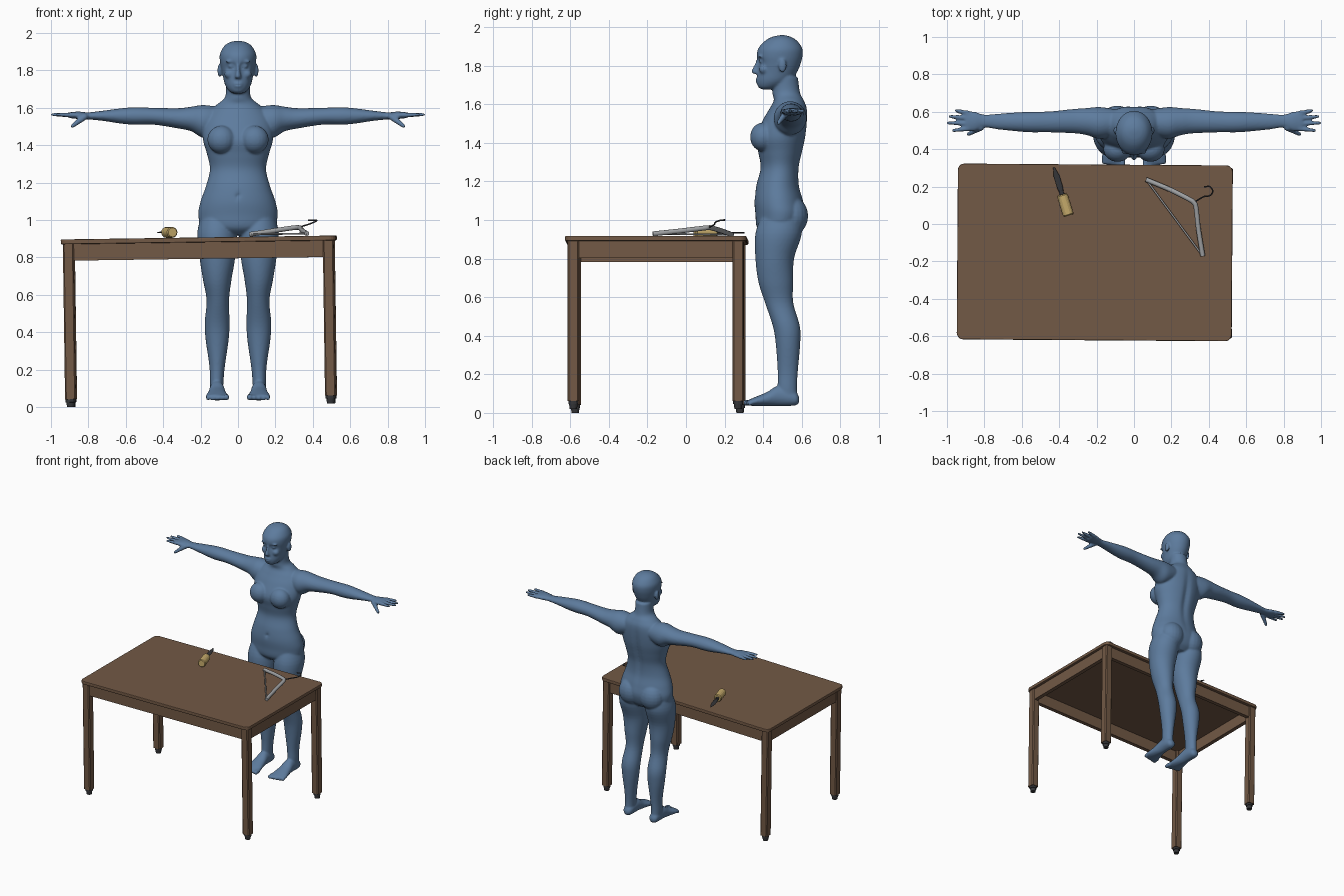
import bpy, bmesh, math
from mathutils import Matrix, Vector

cube = bpy.data.objects.get("Cube")
if cube:
    bpy.data.objects.remove(cube, do_unlink=True)


def material(name, r, g, b):
    m = bpy.data.materials.new(name)
    m.use_nodes = True
    m.diffuse_color = (r, g, b, 1)
    m.node_tree.nodes["Principled BSDF"].inputs["Base Color"].default_value = (r, g, b, 1)
    return m


blue = material("slate blue", .11, .2, .34)
brown = material("brown wood", .17, .1, .06)
yellow = material("pale yellow wood", .57, .41, .15)
grey = material("light grey", .35, .36, .37)
dark = material("dark metal", .035, .036, .04)


def finish(name, bm, mat, location=(0, 0, 0), rotation=(0, 0, 0)):
    bmesh.ops.recalc_face_normals(bm, faces=bm.faces)
    mesh = bpy.data.meshes.new(name)
    bm.to_mesh(mesh)
    bm.free()
    mesh.materials.append(mat)
    ob = bpy.data.objects.new(name, mesh)
    ob.location, ob.rotation_euler = location, rotation
    bpy.context.collection.objects.link(ob)
    return ob


def spline(rows, steps):
    """Smooth interpolation through rows of numbers."""
    out = []
    for i in range(len(rows) - 1):
        quad = [rows[max(0, min(len(rows) - 1, i + k))] for k in (-1, 0, 1, 2)]
        for s in range(steps):
            t = s / steps
            out.append([b + t * (c - a + t * (2 * a - 5 * b + 4 * c - d + t * (3 * (b - c) + d - a))) / 2
                        for a, b, c, d in zip(*quad)])
    return out + [list(rows[-1])]


def loft(bm, axis, rows, sides=40, steps=5):
    """Oval rings along an axis; row = position, then low/high on the other two axes."""
    other = [k for k in range(3) if k != axis]
    rings = []
    for t, a0, a1, b0, b1 in spline(rows, steps):
        ring = []
        for k in range(sides):
            ang = math.tau * k / sides
            co = [0, 0, 0]
            co[axis] = t
            co[other[0]] = (a0 + a1 + (a1 - a0) * math.cos(ang)) / 2
            co[other[1]] = (b0 + b1 + (b1 - b0) * math.sin(ang)) / 2
            ring.append(bm.verts.new(co))
        rings.append(ring)
    for lo, hi in zip(rings, rings[1:]):
        for k in range(sides):
            n = (k + 1) % sides
            bm.faces.new((lo[k], lo[n], hi[n], hi[k]))
    bm.faces.new(rings[0])
    bm.faces.new(rings[-1])
    return [v for ring in rings for v in ring]


def ball(bm, centre, radii):
    bmesh.ops.create_uvsphere(bm, u_segments=20, v_segments=12, radius=1,
                              matrix=Matrix.Translation(centre) @ Matrix.Diagonal((*radii, 1)))


def finger(bm, start, end, r0, r1):
    a, b = Vector(start), Vector(end)
    for i in range(13):
        t = i / 12
        ball(bm, a.lerp(b, t), [r0 + (r1 - r0) * t] * 3)


def dent(verts, centre, radii, push):
    """Soft push along y around a centre."""
    for v in verts:
        d = sum(((p - c) / r) ** 2 for p, c, r in zip(v.co, centre, radii))
        v.co.y += push * math.exp(-d)


# Body: one half of the limbs first
bm = bmesh.new()
# leg
loft(bm, 2, [(1.04, .03, .19, .40, .59), (.93, .007, .218, .36, .60), (.8, .015, .206, .36, .56),
             (.68, .035, .187, .375, .556), (.57, .048, .168, .41, .556), (.45, .045, .178, .45, .59),
             (.36, .05, .173, .465, .592), (.22, .07, .153, .475, .58), (.13, .078, .15, .475, .575),
             (.06, .08, .147, .48, .58)])
# foot and toes
loft(bm, 1, [(.587, .1, .125, .055, .08), (.565, .078, .147, .038, .11), (.48, .072, .152, .036, .14),
             (.42, .064, .16, .036, .108), (.36, .052, .172, .036, .083), (.32, .054, .17, .038, .066)])
for i in range(5):
    x, r = .062 + .025 * i, .016 - .0015 * i
    finger(bm, (x, .34, .054), (x, .31 + .005 * i, .036 + r), r, r)
# arm and palm
loft(bm, 0, [(.08, .48, .61, 1.48, 1.6), (.18, .455, .625, 1.44, 1.615), (.25, .475, .62, 1.475, 1.606),
             (.32, .485, .615, 1.49, 1.598), (.45, .49, .602, 1.51, 1.6), (.55, .49, .6, 1.51, 1.603),
             (.62, .495, .597, 1.515, 1.598), (.72, .505, .59, 1.53, 1.585), (.8, .515, .585, 1.538, 1.576),
             (.85, .497, .6, 1.54, 1.58), (.9, .495, .605, 1.545, 1.577)])
# fingers and thumb
for y, tip_x, tip_y in ((.51, .965, .5), (.537, .992, .54), (.565, .985, .575), (.592, .95, .606)):
    finger(bm, (.885, y, 1.561), (tip_x, tip_y, 1.564), .0145, .0095)
finger(bm, (.82, .515, 1.552), (.885, .48, 1.503), .018, .011)
# breast, buttock, ear, eye, brow and cheek
ball(bm, (.088, .4, 1.43), (.076, .068, .075))
ball(bm, (.09, .55, 1.02), (.095, .083, .1))
ball(bm, (.098, .5, 1.8), (.012, .021, .036))
ball(bm, (.036, .392, 1.823), (.017, .014, .011))
ball(bm, (.04, .385, 1.848), (.028, .012, .008))
ball(bm, (.045, .405, 1.78), (.028, .026, .025))
other_half = bmesh.ops.duplicate(bm, geom=bm.verts[:] + bm.edges[:] + bm.faces[:])["geom"]
for v in other_half:
    if isinstance(v, bmesh.types.BMVert):
        v.co.x *= -1


def middle(rows):
    return loft(bm, 2, [(z, -w, w, front, back) for z, w, front, back in rows], 64)


# torso and neck
torso = middle([(.92, .09, .41, .56), (.96, .19, .368, .6), (1.03, .212, .36, .62), (1.1, .2, .355, .608),
                (1.18, .172, .365, .588), (1.27, .15, .387, .588), (1.35, .165, .375, .605),
                (1.43, .187, .362, .622), (1.52, .185, .4, .63), (1.58, .155, .435, .628),
                (1.62, .11, .455, .612), (1.66, .068, .448, .592), (1.74, .064, .45, .58)])
dent(torso, (0, .62, 1.35), (.025, .1, .2), -.014)
dent(torso, (0, .36, 1.13), (.012, .05, .014), .012)
# head
head = middle([(1.677, .022, .395, .45), (1.688, .045, .375, .49), (1.72, .068, .367, .545),
               (1.77, .081, .372, .578), (1.81, .09, .373, .594), (1.85, .097, .367, .604),
               (1.89, .096, .375, .602), (1.93, .074, .412, .574), (1.95, .046, .45, .54),
               (1.958, .012, .49, .51)])
for side in (-1, 1):
    dent(head, (side * .036, .38, 1.823), (.022, .05, .016), .016)
# nose and lips
loft(bm, 2, [(1.845, -.009, .009, .37, .4), (1.8, -.011, .011, .352, .4),
             (1.77, -.017, .017, .338, .4), (1.757, -.018, .018, .35, .4)])
ball(bm, (0, .371, 1.729), (.026, .01, .006))
ball(bm, (0, .371, 1.716), (.022, .01, .007))
body = finish("body", bm, blue)
remesh = body.modifiers.new("merge", "REMESH")
remesh.mode = "VOXEL"
remesh.voxel_size = .0065
remesh.use_smooth_shade = True
relax = body.modifiers.new("relax", "SMOOTH")
relax.factor, relax.iterations = .5, 5

# Table, standing slightly askew
TABLE = dict(location=(-.197, -.152, .01), rotation=(0, -.0143, -.007))


def box(name, centre, size, mat, upright_bevel, segments):
    bm = bmesh.new()
    bmesh.ops.create_cube(bm, size=1, matrix=Matrix.Translation(centre) @ Matrix.Diagonal((*size, 1)))
    if upright_bevel:
        edges = [e for e in bm.edges if abs(e.verts[0].co.z - e.verts[1].co.z) > size[2] / 2]
        bmesh.ops.bevel(bm, geom=edges, offset=upright_bevel, segments=segments, profile=.5, affect="EDGES")
    return finish(name, bm, mat, **TABLE)


top = box("table_top", (0, 0, .884), (1.47, .94, .026), brown, .035, 5)
rim = top.modifiers.new("rounded_rim", "BEVEL")
rim.width, rim.segments = .005, 2
LEG_X, LEG_Y = .695, .427
for sx, lr in ((1, "left"), (-1, "right")):
    box(lr + "_apron", (sx * (LEG_X + .005), 0, .828), (.03, 2 * LEG_Y - .05, .09), brown, 0, 1)
    for sy, fb in ((-1, "front"), (1, "back")):
        x, y = sx * LEG_X, sy * LEG_Y
        box(f"{fb}_{lr}_leg", (x, y, .457), (.058, .058, .83), brown, .007, 1)
        bm = bmesh.new()
        loft(bm, 2, [(z, x - r, x + r, y - r, y + r)
                     for z, r in ((0, .019), (.025, .022), (.026, .026), (.045, .026))], 12, 1)
        finish(f"{fb}_{lr}_foot_cap", bm, dark, **TABLE)
for sy, fb in ((-1, "front"), (1, "back")):
    box(fb + "_apron", (0, sy * (LEG_Y + .005), .828), (2 * LEG_X - .05, .03, .09), brown, 0, 1)

# Hand tool lying on the table
TOOL = dict(location=(-.35, .045, .934), rotation=(0, 0, .295))


def tool_part(name, mat, rows, sides):
    bm = bmesh.new()
    loft(bm, 1, [(y, -w, w, -h, h) for y, w, h in rows], sides, 1)
    return finish(name, bm, mat, **TOOL)


tool_part("tool_handle", yellow, [(0, .024, .024), (.006, .029, .029), (.112, .029, .029),
                                  (.118, .023, .023)], 16)
tool_part("tool_collar", dark, [(.117, .013, .013), (.14, .012, .012)], 12)
tool_part("tool_blade", dark, [(.13, .012, .006), (.16, .016, .005), (.22, .016, .004), (.27, .004, .003)], 8)


# Coat hanger
def wire(name, points, radius, mat):
    curve = bpy.data.curves.new(name, "CURVE")
    curve.dimensions = "3D"
    curve.bevel_depth, curve.bevel_resolution, curve.use_fill_caps = radius, 3, True
    line = curve.splines.new("POLY")
    line.points.add(len(points) - 1)
    for p, co in zip(line.points, points):
        p.co = (*co, 1)
    curve.materials.append(mat)
    bpy.context.collection.objects.link(bpy.data.objects.new(name, curve))


back_end, apex, front_end = (.065, .237, .924), (.32, .115, .96), (.368, -.172, .928)
wire("hanger_arms", spline([back_end, (.19, .185, .943), (.29, .135, .958), apex, (.332, .085, .957),
                            (.345, -.03, .943), front_end], 5), .013, grey)
wire("hanger_bar", [back_end, front_end], .005, grey)
wire("hanger_hook", spline([apex, (.37, .145, .975), (.405, .152, .988), (.421, .175, .997),
                            (.405, .2, 1), (.375, .198, .998)], 6), .004, dark)
